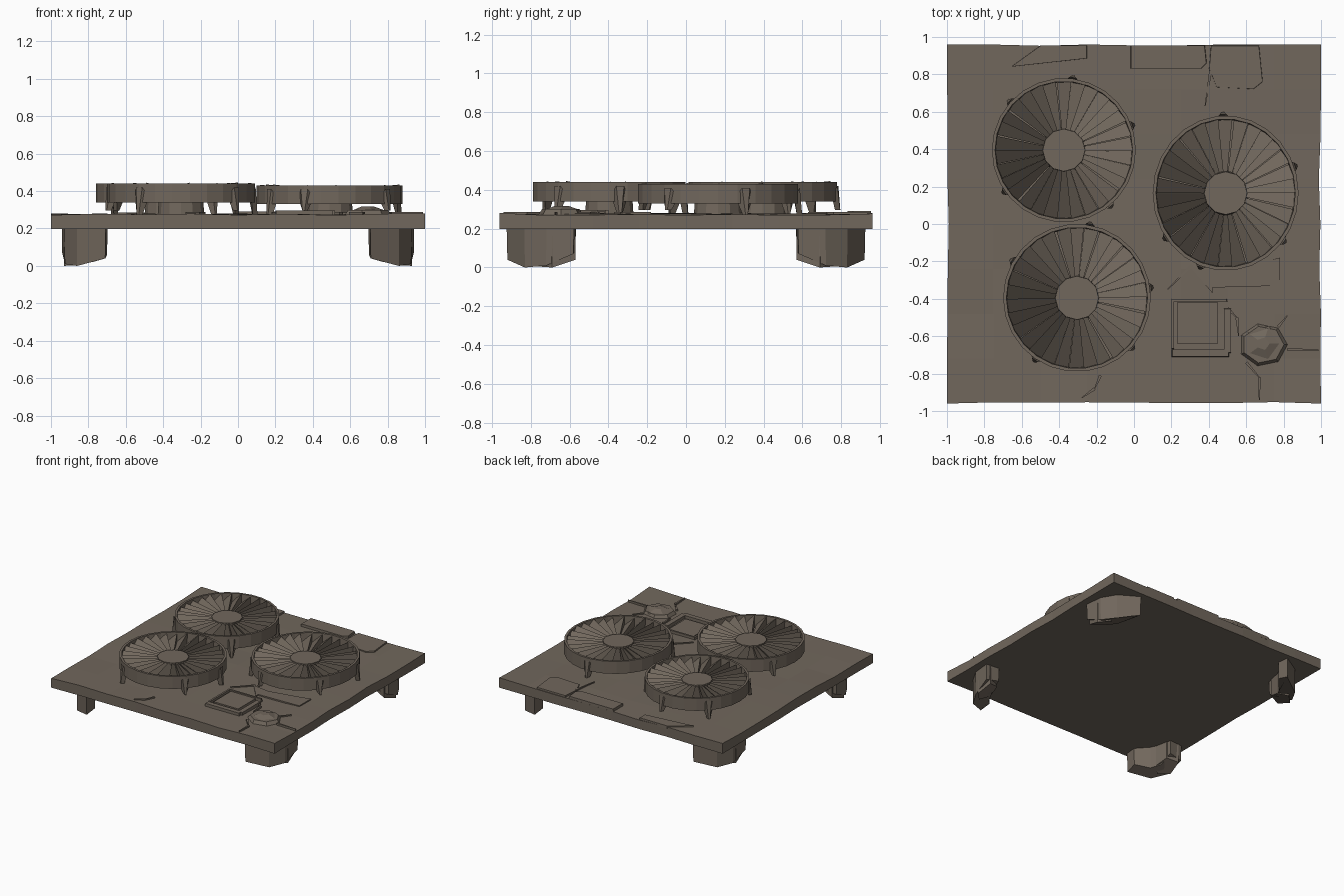
import bpy, bmesh, math, random
from mathutils import Vector

if "Cube" in bpy.data.objects:
    bpy.data.objects.remove(bpy.data.objects["Cube"])

random.seed(4)
stone = bpy.data.materials.new("weathered brown stone")
stone.diffuse_color = (0.165, 0.136, 0.108, 1)
stone.use_nodes = True
stone.node_tree.nodes["Principled BSDF"].inputs["Base Color"].default_value = stone.diffuse_color


def finish(name, bm):
    bmesh.ops.recalc_face_normals(bm, faces=bm.faces[:])
    me = bpy.data.meshes.new(name)
    bm.to_mesh(me)
    bm.free()
    me.materials.append(stone)
    ob = bpy.data.objects.new(name, me)
    bpy.context.collection.objects.link(ob)
    return ob


def prism(name, pts, z0, z1, top=1.0):
    """Polygon extruded from z0 to z1; z0 may be a list; top scales the upper outline."""
    bm = bmesh.new()
    n = len(pts)
    zs = z0 if isinstance(z0, list) else [z0] * n
    cx = sum(p[0] for p in pts) / n
    cy = sum(p[1] for p in pts) / n
    lo = [bm.verts.new((x, y, z)) for (x, y), z in zip(pts, zs)]
    hi = [bm.verts.new((cx + (x - cx) * top, cy + (y - cy) * top, z1)) for x, y in pts]
    bm.faces.new(lo)
    bm.faces.new(hi)
    for i in range(n):
        j = (i + 1) % n
        bm.faces.new((lo[i], lo[j], hi[j], hi[i]))
    return finish(name, bm)


def circle(cx, cy, r, n, ry=None):
    return [(cx + r * math.cos(2 * math.pi * i / n),
             cy + (ry or r) * math.sin(2 * math.pi * i / n)) for i in range(n)]


def crack(name, pts, w=0.008):
    """Thin raised seams following a path."""
    for a, b in zip(pts, pts[1:]):
        d = Vector((b[0] - a[0], b[1] - a[1])).normalized() * w
        prism(name, [(a[0] - d.y, a[1] + d.x), (b[0] - d.y * .3, b[1] + d.x * .3),
                     (b[0] + d.y * .3, b[1] - d.x * .3), (a[0] + d.y, a[1] - d.x)], 0.265, 0.287)


# Base slab with a gently uneven top
bm = bmesh.new()
N = 8
grid = {}
for i in range(N + 1):
    for j in range(N + 1):
        x, y = -1 + 2 * i / N, -0.96 + 1.92 * j / N
        if 0 < j < N and i in (0, N):
            x -= math.copysign(random.uniform(0, 0.012), x)
        if i not in (0, N) and j in (0, N):
            y -= math.copysign(random.uniform(0, 0.008), y)
        grid[i, j] = bm.verts.new((x, y, 0.275 + random.uniform(-0.006, 0.006)))
for i in range(N):
    for j in range(N):
        bm.faces.new((grid[i, j], grid[i + 1, j], grid[i + 1, j + 1], grid[i, j + 1]))
rim = ([(i, 0) for i in range(N)] + [(N, j) for j in range(N)]
       + [(i, N) for i in range(N, 0, -1)] + [(0, j) for j in range(N, 0, -1)])
low = [bm.verts.new((grid[k].co.x, grid[k].co.y, 0.197)) for k in rim]
for a in range(len(rim)):
    b = (a + 1) % len(rim)
    bm.faces.new((low[a], low[b], grid[rim[b]], grid[rim[a]]))
bm.faces.new(low)
finish("base_slab", bm)

# Broken feet cutting across each corner
for sx in (-1, 1):
    for sy in (-1, 1):
        outer = [(0.94, 0.58), (0.925, 0.72), (0.86, 0.83), (0.71, 0.92)]
        inner = [(0.70, 0.83), (0.78, 0.74), (0.82, 0.66), (0.83, 0.57)]
        p = [(x * sx, y * sy) for x, y in outer + inner]
        z = [0.07, 0.01, 0.0, 0.04, 0.06, 0.02, 0.03, 0.09]
        prism("foot", p, z, 0.2, 1.02)
        chunk = [(0.91, 0.57), (0.93, 0.69), (0.86, 0.76), (0.80, 0.70), (0.82, 0.60)]
        prism("foot_chunk", [(x * sx, y * sy) for x, y in chunk],
              [0.04, 0.0, 0.005, 0.03, 0.06], 0.2)


def fan(cx, cy, rx, ry, z1, struts, blades=30):
    z0 = z1 - 0.1

    def P(bm, r, a, z):
        return bm.verts.new((cx + rx * r * math.cos(a), cy + ry * r * math.sin(a), z))

    # Ring wall
    bm = bmesh.new()
    n = 26
    prof = [(1.0, z0), (1.0, z1), (0.955, z1), (0.94, z0)]
    loops = [[P(bm, r, 2 * math.pi * i / n, z) for r, z in prof] for i in range(n)]
    for i in range(n):
        a, b = loops[i], loops[(i + 1) % n]
        for k in range(4):
            m = (k + 1) % 4
            bm.faces.new((a[k], b[k], b[m], a[m]))
    finish("fan_ring", bm)

    # Saw-tooth blades, each a tilted sector ending in a step, over a thin floor
    bm = bmesh.new()
    step = 2 * math.pi / blades
    for i in range(blades):
        a0 = i * step + random.uniform(-0.02, 0.02)
        a1 = a0 + step
        h = z1 - random.uniform(-0.006, 0.012)
        ih, oh = P(bm, 0.28, a0, z1 - 0.022), P(bm, 0.955, a0, h)
        ol, il = P(bm, 0.955, a1, z1 - 0.075), P(bm, 0.28, a1, z1 - 0.04)
        ob0, ib0 = P(bm, 0.955, a0, z0 + 0.01), P(bm, 0.28, a0, z0 + 0.01)
        ob1, ib1 = P(bm, 0.955, a1, z0 + 0.01), P(bm, 0.28, a1, z0 + 0.01)
        for f in ((ih, oh, ol, il), (ih, ib0, ob0, oh), (il, ol, ob1, ib1),
                  (ib0, ib1, ob1, ob0), (oh, ob0, ob1, ol), (ih, il, ib1, ib0)):
            bm.faces.new(f)
    finish("fan_blades", bm)

    # Hub and the column below it
    prism("fan_hub", circle(cx, cy, rx * 0.31, 12), z0, z1 - 0.02, 0.95)
    prism("fan_column", circle(cx, cy, 0.125, 12), 0.265, z0 + 0.02, 0.95)

    # Jagged struts hanging from the ring
    for k, deg in enumerate(struts):
        a = math.radians(deg)
        bm = bmesh.new()
        end = 0.27 if k % 2 == 0 else 0.295
        top = [P(bm, r, a + d, z0 + 0.03 + 0.05 * (r > 1)) for r, d in
               ((0.95, -.12), (1.015, -.05), (1.015, .05), (0.95, .12))]
        bot = [P(bm, r, a + d, end) for r, d in
               ((0.98, -.03), (1.045, -.015), (1.045, .015), (0.98, .03))]
        bm.faces.new(top)
        bm.faces.new(bot)
        for i in range(4):
            j = (i + 1) % 4
            bm.faces.new((top[i], top[j], bot[j], bot[i]))
        finish("fan_strut", bm)


fan(-0.375, 0.395, 0.385, 0.385, 0.44, (138, 83, 310, 215, 20))
fan(0.49, 0.165, 0.39, 0.415, 0.43, (92, 322, 215, 250, 20))
fan(-0.305, -0.395, 0.395, 0.395, 0.44, (8, 318, 236, 150, 80))

# Low raised slabs on the top
prism("rear_slab", [(-0.02, 0.955), (-0.02, 0.83), (0.36, 0.83), (0.39, 0.86), (0.38, 0.955)], 0.26, 0.292, 0.98)
prism("rear_right_slab", [(0.41, 0.955), (0.40, 0.83), (0.44, 0.73), (0.64, 0.72), (0.69, 0.76), (0.67, 0.955)], 0.26, 0.286, 0.98)
prism("rear_left_slab", [(-0.66, 0.84), (-0.25, 0.885), (-0.25, 0.955), (-0.5, 0.955)], 0.26, 0.286, 0.98)
prism("front_right_slab", [(0.42, -0.37), (0.42, -0.34), (0.78, -0.33), (0.78, -0.18), (0.7, -0.2), (0.45, -0.25), (0.3, -0.23)], 0.26, 0.285)

# Square tray: four bars around a raised panel
prism("tray_panel", [(0.23, -0.64), (0.45, -0.64), (0.45, -0.42), (0.23, -0.42)], 0.26, 0.29)
for x0, x1, y0, y1 in ((0.20, 0.51, -0.71, -0.67), (0.48, 0.52, -0.69, -0.45),
                       (0.20, 0.215, -0.67, -0.4), (0.20, 0.50, -0.415, -0.40)):
    prism("tray_bar", [(x0, y0), (x1, y0), (x1, y1), (x0, y1)], 0.26, 0.297, 0.97)

# Faceted low boulder
prism("boulder_base", circle(0.69, -0.645, 0.14, 7, 0.125), 0.26, 0.30, 0.8)
prism("boulder_top", circle(0.69, -0.64, 0.10, 5), 0.295, 0.318, 0.35)

# Cracks
crack("crack", [(-0.18, -0.81), (-0.21, -0.88), (-0.28, -0.93)])
crack("crack", [(0.82, -0.67), (0.99, -0.675)])
crack("crack", [(0.60, -0.74), (0.67, -0.82), (0.67, -0.94)])
crack("crack", [(0.31, -0.22), (0.18, -0.35)])
crack("crack", [(0.50, -0.45), (0.55, -0.50), (0.56, -0.60)])
crack("crack", [(0.77, -0.55), (0.82, -0.49)])
crack("crack", [(0.41, 0.82), (0.38, 0.63)])
